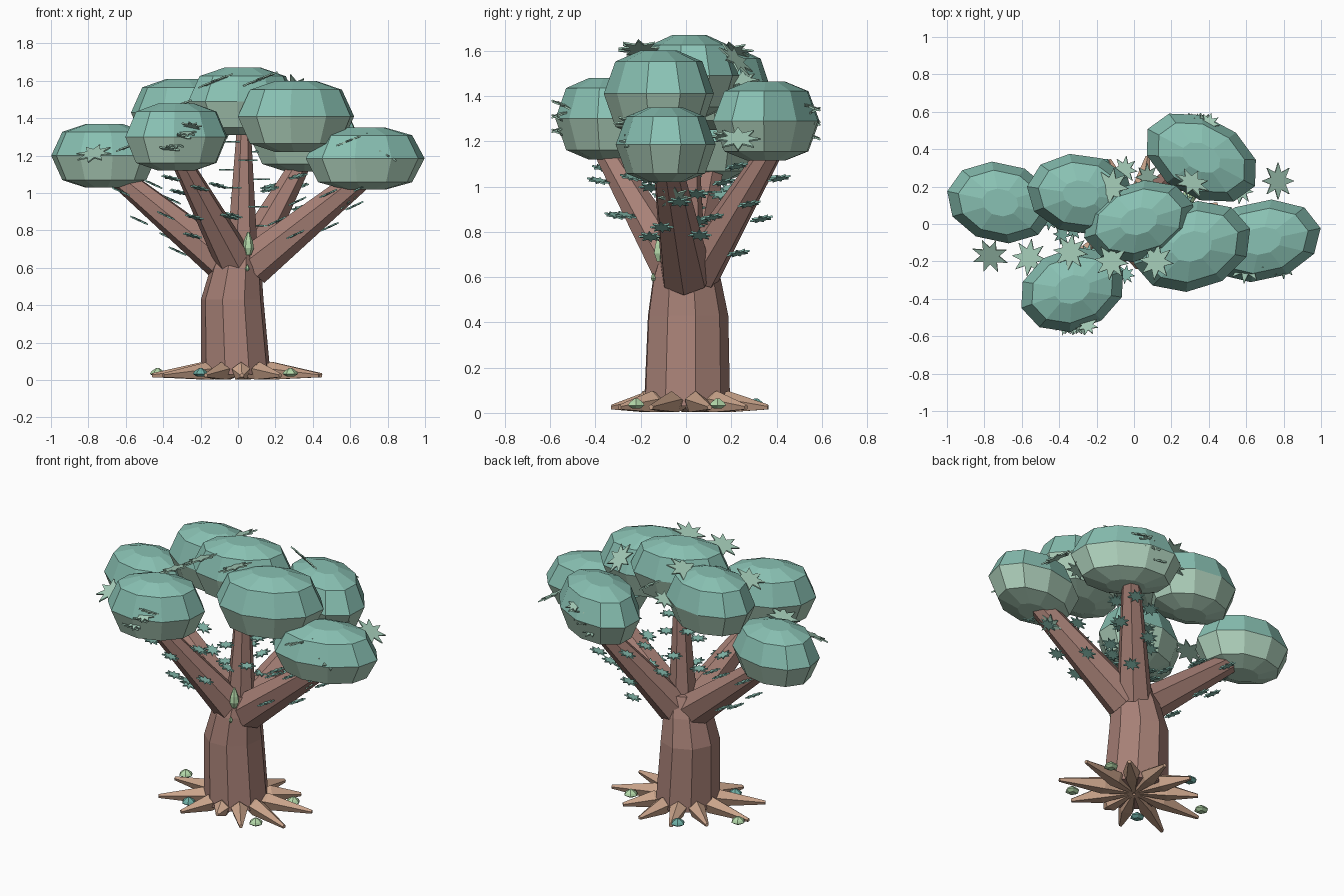
import bpy, math
from math import sin, cos, tau
from mathutils import Vector, Matrix

cube = bpy.data.objects.get("Cube")
if cube:
    bpy.data.objects.remove(cube)


def material(name, r, g, b):
    lin = [((c / 255 + 0.055) / 1.055) ** 2.4 for c in (r, g, b)]
    m = bpy.data.materials.new(name)
    m.use_nodes = True
    m.diffuse_color = (*lin, 1)
    m.node_tree.nodes["Principled BSDF"].inputs["Base Color"].default_value = (*lin, 1)
    return m


BARK = material("bark brown", 168, 129, 119)
ROOT = material("root tan", 201, 163, 138)
TEAL = material("canopy teal", 137, 193, 179)
MINT = material("canopy underside mint", 174, 208, 187)
LEAF = material("leaf mint", 164, 204, 184)
LIME = material("bud light green", 180, 217, 170)
SEA = material("bud sea green", 110, 176, 166)


def loft(name, rings, mats):
    """Skin equal-sized rings of points, stacked bottom to top, and cap the ends."""
    n = len(rings[0])
    faces = [(k * n + i, k * n + (i + 1) % n, (k + 1) * n + (i + 1) % n, (k + 1) * n + i)
             for k in range(len(rings) - 1) for i in range(n)]
    last = (len(rings) - 1) * n
    faces += [tuple(range(n))[::-1], tuple(range(last, last + n))]
    me = bpy.data.meshes.new(name)
    me.from_pydata([tuple(p) for r in rings for p in r], [], faces)
    for m in mats:
        me.materials.append(m)
    ob = bpy.data.objects.new(name, me)
    bpy.context.collection.objects.link(ob)
    return ob


def ring(center, rx, ry, n, turn=0.0, rot=None):
    rot = rot or Matrix.Identity(3)
    return [Vector(center) + rot @ Vector((rx * cos(tau * (i + turn) / n),
                                           ry * sin(tau * (i + turn) / n), 0)) for i in range(n)]


def limb(name, stations, sides, mat, turn=0.0):
    """Straight tapered limb through (point, radius) stations."""
    axis = Vector(stations[-1][0]) - Vector(stations[0][0])
    rot = axis.to_track_quat('Z', 'Y').to_matrix()
    return loft(name, [ring(p, r, r, sides, turn, rot) for p, r in stations], [mat])


# Trunk
loft("trunk", [ring((-.01, 0, .03), .188, .195, 9, .3),
               ring((-.03, .005, .43), .17, .182, 9, .3),
               ring((-.01, 0, .6), .138, .152, 9, .3),
               ring((.01, 0, .72), .1, .11, 9, .3)], [BARK])

# Branches
branches = {
    "right": ((-.05, .01, .61), (-.7, .12, 1.14), .11, .055),
    "front": ((-.01, -.04, .62), (-.32, -.38, 1.2), .105, .05),
    "middle": ((.02, 0, .6), (.03, .01, 1.36), .09, .038),
    "back": ((.04, .05, .62), (.36, .4, 1.2), .105, .05),
    "left": ((.07, 0, .61), (.72, -.09, 1.13), .115, .06),
}
for name, (a, b, r0, r1) in branches.items():
    limb(name + "_branch", [(a, r0), (b, r1)], 7, BARK, .25)

# Roots, with a short one at the front
for i in range(11):
    ang = tau * (i + .4) / 11
    d = Vector((cos(ang), sin(ang), 0))
    reach = .46 if abs(d.x) > .85 else .24 if d.y < -.95 else .37
    limb(f"root_{i + 1}", [(d * .01 + Vector((0, 0, .03)), .01),
                           (d * .19 + Vector((0, 0, .045)), .052),
                           (d * reach + Vector((0, 0, .025)), .012)], 5, ROOT, .25)

# Canopy clumps: centre, half sizes, turn in degrees
PROFILE = [(.36, -1), (.79, -.77), (1, 0), (.79, .75), (.34, 1)]
clumps = [
    ((-.715, .115, 1.2), (.29, .215, .17), -12),
    ((-.33, -.35, 1.3), (.29, .22, .18), 20),
    ((-.285, .16, 1.43), (.29, .215, .18), -8),
    ((.025, .015, 1.49), (.305, .21, .18), 17),
    ((.31, -.12, 1.41), (.325, .235, .19), 17),
    ((.68, -.09, 1.185), (.325, .215, .165), 12),
    ((.36, .355, 1.29), (.325, .215, .175), -28),
]
for k, (c, (rx, ry, rz), deg) in enumerate(clumps):
    rot = Matrix.Rotation(math.radians(deg), 3, 'Z')
    ob = loft(f"canopy_clump_{k + 1}",
              [ring((c[0], c[1], c[2] + h * rz), r * rx, r * ry, 10, 0, rot) for r, h in PROFILE],
              [TEAL, MINT])
    for p in ob.data.polygons:
        p.material_index = int(p.center.z < c[2])


def star(name, center, normal, radius, mat):
    """Thin eight-pointed leaf."""
    normal = Vector(normal).normalized()
    rot = normal.to_track_quat('Z', 'Y').to_matrix()
    flat = [Vector(center) + rot @ Vector((cos(tau * i / 16), sin(tau * i / 16), 0))
            * radius * (.5 if i % 2 else 1) for i in range(16)]
    loft(name, [[p + normal * h for p in flat] for h in (-.004, .004)], [mat])


# Large star leaves around the canopy
RIGHT_UP, LEFT_UP, FRONT_UP, BACK_UP = (-.4, .05, 1), (.6, 0, 1), (-.2, -.5, 1), (.5, 1, 1)
big = [((.77, .23, 1.21), LEFT_UP), ((-.77, -.17, 1.21), FRONT_UP), ((-.56, -.18, 1.26), RIGHT_UP),
       ((-.34, -.15, 1.46), RIGHT_UP), ((-.12, -.2, 1.6), RIGHT_UP), ((.12, -.2, 1.61), RIGHT_UP),
       ((.6, -.22, 1.28), RIGHT_UP), ((.31, .22, 1.56), BACK_UP), ((-.12, .2, 1.6), RIGHT_UP),
       ((.57, .18, 1.22), RIGHT_UP), ((.8, -.22, 1.2), LEFT_UP), ((.07, .25, 1.47), LEFT_UP),
       ((-.05, .29, 1.42), RIGHT_UP), ((.59, -.05, .95), (.6, 0, -.7))]
for i, (c, nrm) in enumerate(big):
    star(f"star_leaf_{i + 1}", c, nrm, .1 if i < 9 else .075, LEAF)

# Leaf tufts on the outer sides of the front and back clumps
for side, x, y in (("front", -.31, -.54), ("back", .34, .54)):
    for j in range(5):
        star(f"{side}_tuft_{j + 1}", (x + .03 * (j - 2), y, 1.23 + .032 * j),
             (.1, .4 * (-1) ** j, 1), .06, LEAF)

# Small leaves lying along the branches
for name, (a, b, r0, r1) in branches.items():
    a, b = Vector(a), Vector(b)
    axis = (b - a).normalized()
    for j in range(10):
        t = .3 + .065 * j
        out = axis.orthogonal()
        out.rotate(Matrix.Rotation(j * 2.4, 3, axis))
        nrm = Vector((-.6 * axis.x, -.4 * axis.y, 1))
        star(f"{name}_branch_leaf_{j + 1}", a.lerp(b, t) + out * (r0 + (r1 - r0) * t + .01),
             nrm, .052, TEAL)


def bud(name, c, w, h, mat):
    c = Vector(c)
    loft(name, [ring(c + Vector((0, 0, z * h)), r * w, r * w, 6)
                for z, r in ((-1, .5), (-.4, 1), (.2, .8), (1, .2))], [mat])


# Buds on the ground and in the fork
for i, (x, y, mat) in enumerate([(-.43, .09, LIME), (.29, .14, LIME), (.28, -.22, LIME),
                                 (-.2, -.21, SEA), (-.16, .31, SEA)]):
    bud(f"ground_bud_{i + 1}", (x, y, .042), .042, .022, mat)
bud("fork_bud", (.055, -.115, .73), .03, .062, LIME)
bud("small_fork_bud", (.05, -.145, .6), .012, .018, LIME)
